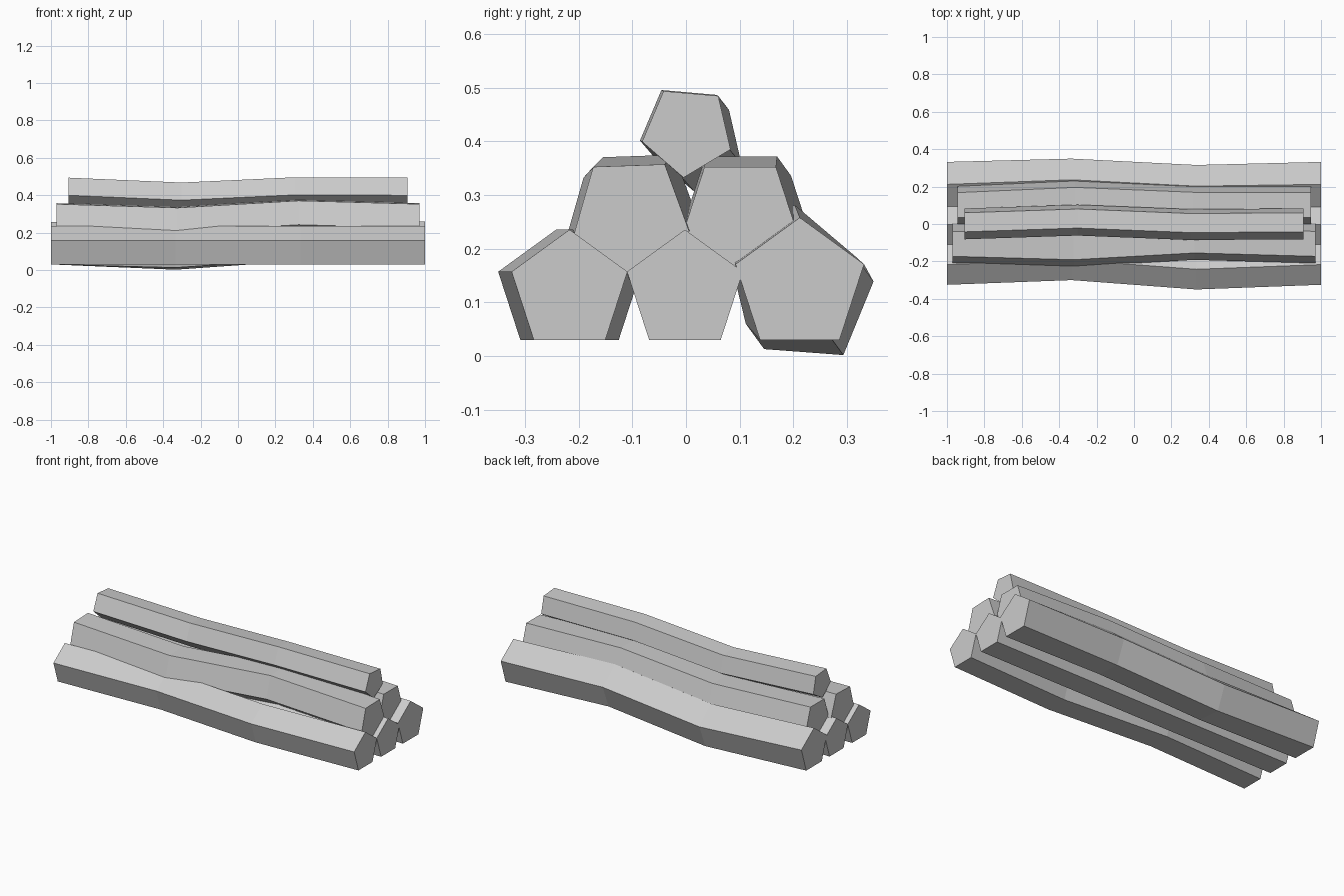
import bpy
import bmesh
from math import cos, sin, radians, tau

cube = bpy.data.objects.get("Cube")
if cube:
    bpy.data.objects.remove(cube, do_unlink=True)

grey = bpy.data.materials.new("plain_grey")
grey.use_nodes = True
colour = (0.6, 0.6, 0.6, 1)
grey.diffuse_color = colour
grey.node_tree.nodes["Principled BSDF"].inputs["Base Color"].default_value = colour


def log(name, half, centre, radius, turn, left_bend=(0, 0), right_bend=(0, 0), twist=0):
    """Five-sided log along x with four rings; the inner two are shifted in y, z."""
    bm = bmesh.new()
    stations = [(-half, (0, 0), 0), (-half / 3, left_bend, twist),
                (half / 3, right_bend, twist), (half, (0, 0), 0)]
    rings = []
    for x, (dy, dz), extra in stations:
        angles = [radians(turn + extra) + tau * i / 5 for i in range(5)]
        rings.append([bm.verts.new((x, centre[0] + dy + radius * cos(a),
                                    centre[1] + dz + radius * sin(a))) for a in angles])
    for a, b in zip(rings, rings[1:]):
        for i in range(5):
            j = (i + 1) % 5
            bm.faces.new((a[i], a[j], b[j], b[i]))
    bm.faces.new(rings[0])
    bm.faces.new(rings[-1])
    bmesh.ops.recalc_face_normals(bm, faces=bm.faces)
    mesh = bpy.data.meshes.new(name)
    bm.to_mesh(mesh)
    bm.free()
    mesh.materials.append(grey)
    bpy.context.collection.objects.link(bpy.data.objects.new(name, mesh))


# Bottom row, points up
log("bottom_front_log", 1.0, (-0.217, 0.122), 0.1135, 90, (0.025, 0), (-0.025, 0))
log("bottom_middle_log", 1.0, (-0.002, 0.122), 0.1135, 90)
log("bottom_back_log", 1.0, (0.212, 0.132), 0.126, 90, (0.015, -0.023), (-0.019, 0.024), -4.3)

# Second row, points down
log("middle_front_log", 0.97, (-0.103, 0.263), 0.1135, -88, (-0.018, -0.02), (0.018, 0.018))
log("middle_back_log", 0.945, (0.101, 0.26), 0.1135, -90, (0.028, -0.016), (0.002, 0.02))

# Top of the stack
log("top_log", 0.905, (0.003, 0.419), 0.087, 49, (0.02, -0.026), (-0.004, 0.002))
